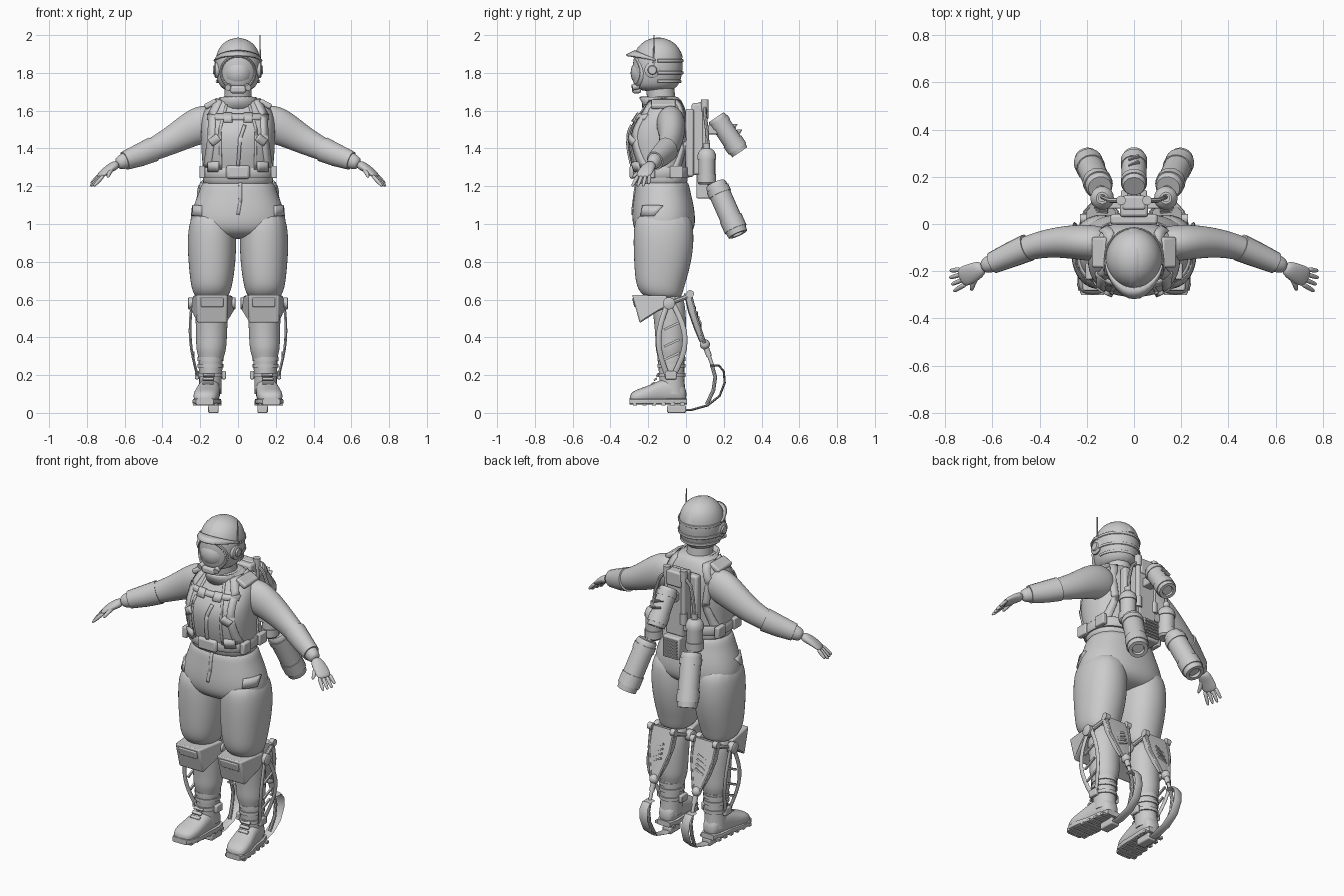
import bpy, bmesh, math
from mathutils import Vector, Matrix, Euler
from mathutils.bvhtree import BVHTree

cube = bpy.data.objects.get("Cube")
if cube:
    bpy.data.objects.remove(cube, do_unlink=True)

GREY = bpy.data.materials.new("plain_grey")
GREY.use_nodes = True
GREY.diffuse_color = (0.6, 0.6, 0.6, 1)
for node in GREY.node_tree.nodes:
    if node.type == 'BSDF_PRINCIPLED':
        node.inputs["Base Color"].default_value = (0.6, 0.6, 0.6, 1)


# Shared helpers
def finish(name, bm, mirror=False, smooth=0, bevel=0.0, solid=0.0, angle=40):
    bmesh.ops.recalc_face_normals(bm, faces=bm.faces)
    mesh = bpy.data.meshes.new(name)
    bm.to_mesh(mesh)
    bm.free()
    mesh.materials.append(GREY)
    mesh.shade_smooth()
    mesh.set_sharp_from_angle(angle=math.radians(180 if smooth else angle))
    ob = bpy.data.objects.new(name, mesh)
    bpy.context.scene.collection.objects.link(ob)
    if solid:
        mod = ob.modifiers.new("thickness", 'SOLIDIFY')
        mod.thickness, mod.offset = solid, 0
    if bevel:
        mod = ob.modifiers.new("bevel", 'BEVEL')
        mod.width, mod.segments = bevel, 2
    if smooth:
        mod = ob.modifiers.new("smooth", 'SUBSURF')
        mod.levels = mod.render_levels = smooth
    if mirror:
        ob.modifiers.new("mirror", 'MIRROR')
    return ob


def loft(name, rings, ref=(1, 0, 0), axis=None, n=16, power=2, caps=True, closed=False, **kw):
    """Skin rings given as x, y, z, radius along ref, radius across it."""
    bm, ref, loops = bmesh.new(), Vector(ref), []
    pts = [Vector(r[:3]) for r in rings]
    last = len(rings) - 1
    for i, (x, y, z, a, b) in enumerate(rings):
        if axis is not None:
            t = Vector(axis)
        elif closed:
            t = pts[(i + 1) % len(pts)] - pts[i - 1]
        else:
            t = pts[min(i + 1, last)] - pts[max(i - 1, 0)]
        t.normalize()
        u = (ref - t * ref.dot(t)).normalized()
        v = t.cross(u)
        loop = []
        for k in range(n):
            c, s = math.cos(math.tau * k / n), math.sin(math.tau * k / n)
            c = math.copysign(abs(c) ** (2 / power), c)
            s = math.copysign(abs(s) ** (2 / power), s)
            loop.append(bm.verts.new(pts[i] + u * a * c + v * b * s))
        loops.append(loop)
    pairs = list(zip(loops, loops[1:])) + ([(loops[-1], loops[0])] if closed else [])
    for lo, hi in pairs:
        for k in range(n):
            j = (k + 1) % n
            bm.faces.new((lo[k], lo[j], hi[j], hi[k]))
    if caps and not closed:
        bm.faces.new(loops[0])
        bm.faces.new(loops[-1])
    return finish(name, bm, **kw)


UP = (0, 0, 1)


def lathe(name, p, q, profile=((0, 1), (1, 1)), r=1.0, n=20, **kw):
    p, q = Vector(p), Vector(q)
    axis = q - p
    ref = UP if abs(axis.x) > abs(axis.z) else (1, 0, 0)
    rings = [(*p.lerp(q, t), r * s, r * s) for t, s in profile]
    return loft(name, rings, ref=ref, axis=axis, n=n, **kw)


def rod(name, pts, a, b=None, **kw):
    return loft(name, [(*p, a, b or a) for p in pts], n=8, **kw)


def box(name, centre, size, rot=(0, 0, 0), bevel=0.006, **kw):
    bm = bmesh.new()
    turn = Euler([math.radians(d) for d in rot]).to_matrix().to_4x4()
    mat = Matrix.Translation(centre) @ turn @ Matrix.Diagonal((*size, 1))
    bmesh.ops.create_cube(bm, size=1, matrix=mat)
    return finish(name, bm, bevel=bevel, **kw)


def strap(name, tree, pts, width, side=-1, thick=0.018, **kw):
    """Lay a flat band on a body surface along x, z points."""
    bm, rows, path = bmesh.new(), [], []
    pts = [Vector(p) for p in pts]
    for p, q in zip(pts, pts[1:]):
        path += [(p.lerp(q, k / 6), (q - p).normalized()) for k in range(7)]
    for p, d in path:
        row = []
        for s in (-0.5, 0.5):
            x, z = p.x - d.y * s * width, p.y + d.x * s * width
            hit = tree.ray_cast(Vector((x, side, z)), Vector((0, -side, 0)))[0]
            hit = hit or tree.find_nearest(Vector((x, -0.12, z)))[0]
            row.append(bm.verts.new(hit))
        rows.append(row)
    for (a, b), (c, d) in zip(rows, rows[1:]):
        bm.faces.new((a, b, d, c))
    bmesh.ops.remove_doubles(bm, verts=bm.verts, dist=0.0005)
    return finish(name, bm, solid=thick, **kw)


# Torso, hips and legs
torso = loft("torso", [(0, -.125, 1.18, .195, .14), (0, -.13, 1.25, .187, .14), (0, -.145, 1.32, .192, .15),
                       (0, -.15, 1.42, .2, .165), (0, -.148, 1.5, .2, .163), (0, -.125, 1.57, .195, .135),
                       (0, -.115, 1.62, .175, .11), (0, -.115, 1.66, .12, .09), (0, -.12, 1.68, .07, .07)],
             axis=UP, power=2.4, smooth=2)
hips = loft("trouser_seat", [(0, -.125, 1.25, .188, .14), (0, -.125, 1.18, .205, .148), (0, -.12, 1.1, .24, .165),
                             (0, -.118, 1.02, .262, .172), (0, -.116, .96, .25, .16), (0, -.115, .92, .16, .1)],
            axis=UP, power=2.3, smooth=2)
loft("trouser_leg", [(.135, -.12, 1.08, .11, .145), (.138, -.118, .96, .131, .164), (.138, -.12, .85, .131, .16),
                     (.138, -.128, .75, .122, .147), (.14, -.135, .68, .112, .132), (.14, -.13, .635, .1, .115),
                     (.14, -.115, .6, .075, .085)], axis=UP, power=2.2, smooth=2, mirror=True)
loft("lower_leg", [(.14, -.1, .66, .082, .09), (.14, -.085, .5, .088, .088), (.14, -.08, .4, .083, .083),
                   (.142, -.08, .34, .082, .084), (.142, -.08, .3, .07, .072), (.145, -.08, .24, .055, .06)],
     axis=UP, smooth=2, mirror=True)

# Arms and hands
arm = [(.1, -.085, 1.55, .085, .07), (.19, -.08, 1.53, .106, .08), (.27, -.075, 1.49, .09, .072),
       (.36, -.08, 1.437, .074, .062), (.45, -.1, 1.395, .061, .053), (.52, -.13, 1.365, .055, .048),
       (.6, -.165, 1.335, .044, .04), (.645, -.185, 1.315, .034, .032)]
loft("arm", arm, ref=UP, smooth=2, mirror=True)
loft("forearm_cuff", [(x, y, z, a + .006, b + .006) for x, y, z, a, b in arm[4:7]], ref=UP, n=20, mirror=True)
loft("palm", [(.635, -.18, 1.32, .027, .03), (.68, -.205, 1.295, .022, .042), (.715, -.22, 1.268, .017, .045),
              (.738, -.23, 1.248, .011, .036)], ref=UP, smooth=2, mirror=True)
for i, name in enumerate(("little", "ring", "middle", "index")):
    s = .033 - .022 * i
    reach = .8 if i == 0 else 1
    base = Vector((.722 + .4 * s, -.222 + .9 * s, 1.26))
    ends = [base + Vector((.055, -.02 + s * .4, -.06)) * t * reach for t in (0, .5, .9, 1)]
    loft(name + "_finger", [(*p, r, r) for p, r in zip(ends, (.012, .011, .009, .005))], ref=UP, n=8, smooth=1, mirror=True)
loft("thumb", [(.662, -.21, 1.3, .014, .016), (.682, -.25, 1.272, .013, .013), (.69, -.285, 1.245, .009, .009)],
     ref=UP, n=8, smooth=1, mirror=True)

# Neck and collar
loft("neck", [(0, -.12, 1.58, .075, .075), (0, -.14, 1.74, .07, .075)], axis=UP)
loft("collar", [(0, -.13, 1.61, .11, .095), (0, -.14, 1.645, .09, .088), (0, -.148, 1.672, .092, .095)],
     axis=UP, n=24, caps=False, solid=.012)

# Helmet
loft("helmet_shell", [(0, -.165, 1.7, .075, .1), (0, -.155, 1.75, .112, .13), (0, -.15, 1.82, .125, .136),
                      (0, -.148, 1.88, .123, .134), (0, -.146, 1.935, .103, .113), (0, -.146, 1.97, .065, .072),
                      (0, -.146, 1.984, .025, .028)], axis=UP, smooth=2)
loft("face_shield", [(0, -.2, 1.8 + .09 * math.sin(t), .086 * math.cos(t), .094 * math.cos(t))
                     for t in [math.radians(d) for d in range(-80, 81, 20)]], axis=UP, n=24)
turn = [math.tau * k / 24 for k in range(24)]
rod("shield_rim", [(.09 * math.cos(t), -.272 + .04 * math.cos(t) ** 2, 1.802 + .088 * math.sin(t)) for t in turn],
    .014, .008, ref=(0, 1, 0), closed=True)
box("chin_guard", (0, -.262, 1.712), (.085, .05, .04), bevel=.012)
lathe("breathing_valve", (.048, -.25, 1.73), (.054, -.285, 1.722), r=.016, mirror=True)
bm = bmesh.new()
rows = []
for k in range(17):
    t = math.radians(-84 + 10.5 * k)
    s, c = math.sin(t), math.cos(t)
    rows.append([bm.verts.new((.119 * s, -.148 - .122 * c, 1.868 + .048 * c)),
                 bm.verts.new((.121 * s, -.148 - (.128 + .04 * c) * c, 1.86 + .033 * c))])
for (a, b), (c, d) in zip(rows, rows[1:]):
    bm.faces.new((a, b, d, c))
finish("helmet_brim", bm, solid=.01)
arc = [math.radians(d) for d in range(25, 171, 12)]
rod("helmet_crest", [(0, -.148 - .128 * math.cos(t), 1.855 + .126 * math.sin(t)) for t in arc], .022, .006)
for z, r in ((1.755, .113), (1.80, .124), (1.865, .124)):
    half = [math.radians(d) for d in range(0, 181, 15)]
    rod("helmet_back_band", [(r * math.cos(t), -.15 + (r + .008) * math.sin(t), z) for t in half], .009, .005, ref=UP)
lathe("ear_cup", (.1, -.178, 1.815), (.132, -.178, 1.815), ((0, 1), (.6, 1), (.75, .85), (.75, .6), (1, .5)),
      r=.042, mirror=True)
lathe("antenna", (.117, -.17, 1.81), (.117, -.17, 2), ((0, 2), (.25, 2), (.25, 1), (1, .7)), r=.004, n=8)

# Vest straps, fastenings and belt
bpy.context.view_layer.update()
graph = bpy.context.evaluated_depsgraph_get()
chest, seat = BVHTree.FromObject(torso, graph), BVHTree.FromObject(hips, graph)
strap("shoulder_strap", chest, [(.1, 1.655), (.135, 1.58), (.14, 1.45), (.16, 1.3)], .035, mirror=True)
strap("vest_edge", chest, [(.06, 1.63), (.095, 1.5), (.09, 1.29)], .012, thick=.01, mirror=True)
strap("back_strap", chest, [(.1, 1.655), (.135, 1.56), (.12, 1.42), (.16, 1.28)], .035, side=1, mirror=True)
strap("chest_strap", chest, [(-.16, 1.565), (.16, 1.565)], .028)
strap("vest_zip", chest, [(.035, 1.52), (.01, 1.45), (0, 1.3)], .018)
strap("chest_tab", chest, [(.03, 1.56), (.075, 1.56)], .045, thick=.028, mirror=True)
strap("vest_pocket", chest, [(.1, 1.46), (.14, 1.43)], .04, thick=.03, mirror=True)
strap("waist_clip", chest, [(.1, 1.305), (.15, 1.305)], .05, thick=.035, mirror=True)
strap("trouser_fly", seat, [(.012, 1.23), (.012, 1.12), (0, 1.05)], .016, thick=.012)
strap("thigh_patch", seat, [(.19, 1.07), (.24, 1.07)], .055, thick=.02, mirror=True)
box("shoulder_pad", (.145, -.12, 1.635), (.07, .13, .03), (0, 28, 0), bevel=.01, mirror=True)
loft("belt", [(0, -.13, z, a, a - .045) for z, a in ((1.245, .193), (1.252, .198), (1.295, .198), (1.302, .193))],
     axis=UP, power=2.4, n=32)
box("belt_buckle", (0, -.285, 1.275), (.125, .03, .072), bevel=.014)
for y in (-.2, -.05):
    box("belt_pouch", (.19, y, 1.275), (.03, .07, .065), mirror=True)

# Backpack frame
box("back_plate", (0, .02, 1.43), (.2, .045, .36), bevel=.012)
box("pack_core", (0, .07, 1.45), (.12, .08, .38), bevel=.012)
box("pack_head", (0, .09, 1.6), (.1, .06, .09), bevel=.01)
lathe("pack_rail", (.055, .1, 1.34), (.055, .1, 1.66), ((0, 1), (.2, 1), (.2, .7), (.8, .7), (.8, 1), (1, 1)),
      r=.02, mirror=True)
box("tank_bracket", (0, .135, 1.5), (.06, .08, .05))
box("vent_box", (0, .1, 1.2), (.11, .09, .13), bevel=.008)
for k in range(6):
    box("vent_slat", (0, .148, 1.155 + .018 * k), (.09, .012, .008), bevel=0)
box("side_bracket", (.09, .085, 1.33), (.09, .04, .06), mirror=True)
rod("pack_hose", [(.06, .1, 1.62), (.1, .1, 1.58), (.125, .11, 1.5), (.135, .115, 1.41)], .01, ref=(0, 1, 0), mirror=True)
rod("feed_pipe", [(.13, .12, 1.25), (.14, .14, 1.21), (.15, .16, 1.18)], .025, mirror=True)

# Tanks and canisters
tank = ((0, .5), (0, .8), (.04, .92), (.1, .92), (.1, 1), (.22, 1), (.22, .93), (.68, .93), (.68, 1),
        (.9, 1), (.9, .92), (1, .86), (1, .55), (.95, .5))
lathe("upper_tank", (0, .16, 1.565), (0, .285, 1.38), tank, r=.056)
lathe("lower_tank", (.145, .155, 1.215), (.2, .275, .945), tank, r=.062, mirror=True)
lathe("canister", (.135, .11, 1.21), (.135, .11, 1.43), ((0, .8), (.05, 1), (.25, 1), (.25, .9), (.6, .9), (.6, 1),
      (.7, 1), (.8, .8), (.86, .5), (.86, .35), (1, .35)), r=.05, mirror=True)
for t in (.3, .5):
    box("tank_stripe", (0, .217 + .125 * t, 1.565 - .15 * t), (.05, .006, .022), (-35, 0, 25), bevel=0)

# Knee guards with side pivots
bm = bmesh.new()
side = [(-.285, .625), (-.1, .62), (-.1, .56), (-.145, .54), (-.245, .475)]
lo, hi = [[bm.verts.new((x if y > -.2 else .135 + (x - .135) * f, y, z)) for y, z in side]
          for x, f in ((.028, .72), (.24, .78))]
bm.faces.new(lo)
bm.faces.new(hi)
for k in range(len(side)):
    bm.faces.new((lo[k - 1], lo[k], hi[k], hi[k - 1]))
finish("knee_guard", bm, bevel=.008, mirror=True)
box("knee_plate", (.137, -.274, .585), (.12, .012, .05), (15, 0, 0), mirror=True)
for x in (.032, .245):
    lathe("knee_pivot", (x - .02, -.09, .58), (x + .02, -.09, .58), ((0, .8), (.1, 1), (.9, 1), (1, .8)), r=.032, mirror=True)

# Leg brace
for y, bulge in ((-.1, -.045), (-.065, .06)):
    steps = [k / 8 for k in range(9)]
    rod("brace_band", [(.245 + .022 * math.sin(math.pi * t) - .03 * t, y + bulge * math.sin(math.pi * t), .57 - .37 * t)
                       for t in steps], .007, .014, mirror=True)
for z in (.3, .37, .46):
    box("brace_rung", (.25 - .2 * max(0, .38 - z), -.075, z), (.01, .09, .012), (25, 0, 0), bevel=0, mirror=True)
loft("calf_plate", [(.14, .005, .635, .088, .016), (.14, .03, .54, .08, .02), (.14, .06, .45, .058, .018),
                    (.14, .085, .38, .03, .014)], power=5, mirror=True)
for k in range(4):
    box("calf_slot", (.14, .047 + .009 * k, .545 - .025 * k), (.06, .012, .01), (17, 25, 0), bevel=0, mirror=True)
for x in (.065, .215):
    lathe("calf_hinge", (x - .014, .022, .63), (x + .014, .022, .63), r=.02, mirror=True)
    rod("calf_strut", [(x, .022, .63), (x * .9 + .014, .05, .52), (.14 + (x - .14) * .3, .098, .37)], .009, mirror=True)
    rod("calf_arm", [(x, .02, .62), (x + .3 * (x - .14), -.09, .58)], .012, ref=UP, mirror=True)
dome = [(.5 - .5 * math.cos(math.pi * k / 8), max(.1, math.sin(math.pi * k / 8))) for k in range(9)]
lathe("ball_joint", (.14, .1, .39), (.14, .1, .335), dome, r=.027, mirror=True)
lathe("piston", (.14, .105, .35), (.14, .14, .25), ((0, 1), (.5, 1), (.5, .65), (1, .65)), r=.015, mirror=True)

# Spring foot
rod("spring_blade", [(.14, .13, .25), (.14, .175, .25), (.14, .2, .22), (.137, .205, .16), (.133, .178, .09),
                     (.13, .115, .04), (.13, .03, .016), (.13, -.1, .012)], .026, .006, mirror=True)
rod("spring_link", [(.14, .135, .26), (.14, .155, .19), (.14, .145, .12), (.132, .11, .045)], .01, mirror=True)
box("spring_pad", (.13, -.05, .02), (.055, .1, .04), mirror=True)

# Boots
boot = [(.145, .005, .095, .04, .04), (.148, -.05, .12, .058, .07), (.155, -.13, .115, .06, .066),
        (.165, -.2, .096, .07, .047), (.172, -.26, .086, .067, .04), (.176, -.3, .075, .045, .026)]
loft("boot_foot", boot, axis=(0, -1, 0), power=2.5, smooth=2, mirror=True)
loft("boot_sole", [(x, y, .06, a + .002, .016) for x, y, z, a, b in boot], axis=(0, -1, 0), power=6, mirror=True)
for k in range(6):
    box("sole_lug", (.15 + .005 * k, -.02 - .05 * k, .047), (.125, .022, .014), bevel=0, mirror=True)
loft("boot_shaft", [(.148, -.07, .1, .06, .068), (.146, -.075, .18, .06, .066), (.145, -.078, .27, .064, .07),
                    (.145, -.078, .305, .066, .072)], axis=UP, n=20, mirror=True)
for z in (.2, .25, .285):
    loft("boot_strap", [(.146, -.077, z + d, .069, .075) for d in (-.01, .01)], axis=UP, n=20, mirror=True)
for x in (.075, .217):
    box("ankle_clamp", (x, -.08, .2), (.022, .06, .045), mirror=True)
for k in range(4):
    box("boot_lace", (.155 + .002 * k, -.15 - .012 * k, .2 - .022 * k), (.06, .02, .01), (35, 0, 0), bevel=.003, mirror=True)
